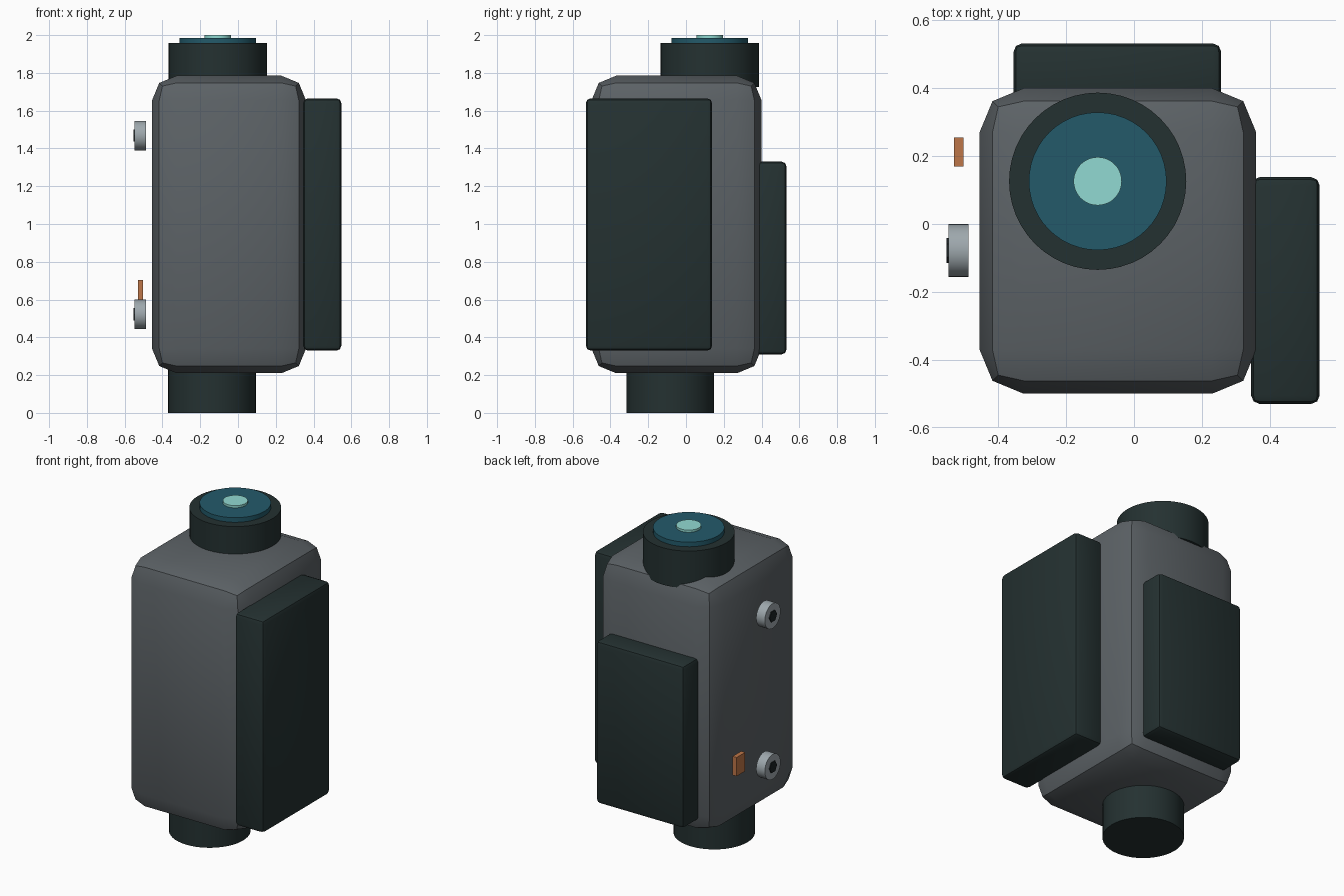
import bpy
import math

cube = bpy.data.objects.get("Cube")
if cube:
    bpy.data.objects.remove(cube, do_unlink=True)


def material(name, rgb):
    # 0-255 display values converted to linear
    lin = [((c / 255 + 0.055) / 1.055) ** 2.4 for c in rgb]
    m = bpy.data.materials.new(name)
    m.use_nodes = True
    m.diffuse_color = (*lin, 1)
    m.node_tree.nodes["Principled BSDF"].inputs["Base Color"].default_value = (*lin, 1)
    return m


grey = material("casing grey", (92, 98, 102))
dark = material("dark green grey", (36, 49, 49))
teal = material("deep teal", (35, 90, 106))
mint = material("pale mint", (145, 218, 210))
steel = material("steel", (158, 168, 173))
black = material("socket black", (27, 35, 38))
copper = material("copper", (190, 118, 72))


def finish(ob, name, mat, bevel=0, segments=2):
    ob.name = name
    ob.data.materials.append(mat)
    if bevel:
        mod = ob.modifiers.new("Bevel", 'BEVEL')
        mod.width = bevel
        mod.segments = segments
        mod.limit_method = 'ANGLE'
        bpy.ops.object.modifier_apply(modifier=mod.name)
    bpy.ops.object.shade_smooth_by_angle(angle=math.radians(30))
    return ob


def box(name, mat, lo, hi, bevel=0):
    bpy.ops.mesh.primitive_cube_add(size=1, location=[(a + b) / 2 for a, b in zip(lo, hi)])
    ob = bpy.context.object
    ob.scale = [b - a for a, b in zip(lo, hi)]
    bpy.ops.object.transform_apply(location=False, rotation=False, scale=True)
    return finish(ob, name, mat, bevel)


def cylinder(name, mat, centre, radius, start, end, sides=48, along_x=False, bevel=0):
    # centre holds the two coordinates across the axis
    mid = (start + end) / 2
    loc = (mid, *centre) if along_x else (*centre, mid)
    bpy.ops.mesh.primitive_cylinder_add(vertices=sides, radius=radius, depth=end - start, location=loc,
                                        rotation=(0, math.pi / 2 if along_x else 0, 0))
    return finish(bpy.context.object, name, mat, bevel)


# Casing with broad rounded edges
box("casing", grey, (-0.455, -0.5, 0.21), (0.36, 0.4, 1.785), 0.13)

# Side and back packs
box("side_pack", dark, (0.345, -0.53, 0.33), (0.547, 0.138, 1.665), 0.025)
box("back_pack", dark, (-0.355, 0.33, 0.31), (0.257, 0.532, 1.33), 0.025)

# Top lens barrel with stacked discs, and the lower foot
top = (-0.107, 0.126)
cylinder("top_barrel", dark, top, 0.261, 1.725, 1.957)
cylinder("lens_disc", teal, top, 0.203, 1.94, 1.986)
cylinder("lens_centre", mint, top, 0.071, 1.97, 2.0)
cylinder("foot", dark, (-0.138, -0.083), 0.232, 0, 0.26)

# Screws with hexagonal sockets
for label, z in (("upper", 1.468), ("lower", 0.522)):
    cylinder(label + "_screw", steel, (-0.078, z), 0.078, -0.547, -0.487, 32, True)
    cylinder(label + "_screw_socket", black, (-0.078, z), 0.037, -0.552, -0.54, 6, True)

# Small copper tab
box("copper_tab", copper, (-0.53, 0.17, 0.585), (-0.502, 0.255, 0.703))
